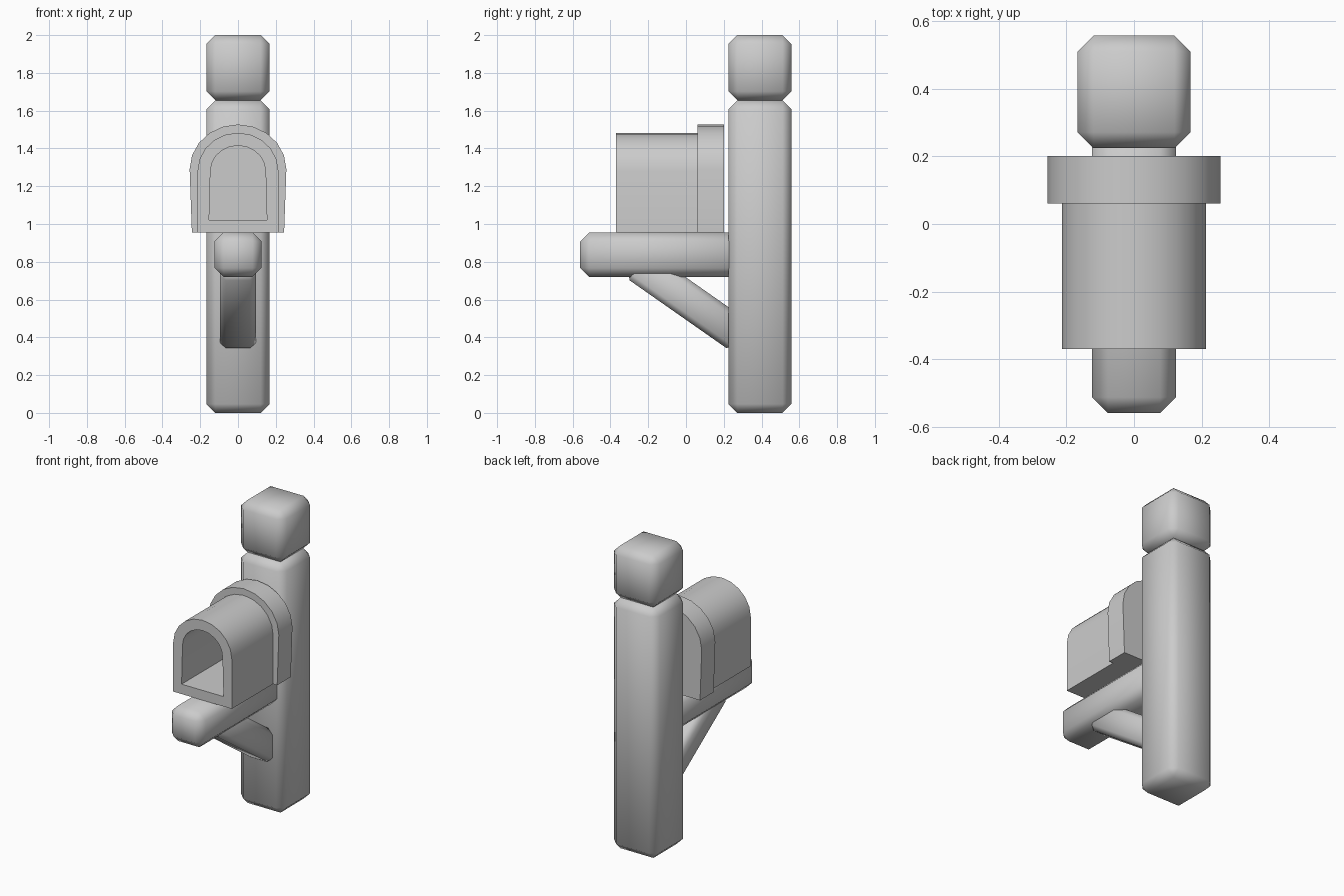
import bpy, bmesh, math
from mathutils import Vector, Matrix

if "Cube" in bpy.data.objects:
    bpy.data.objects.remove(bpy.data.objects["Cube"])


def finish(bm, name):
    bmesh.ops.recalc_face_normals(bm, faces=bm.faces)
    mesh = bpy.data.meshes.new(name)
    bm.to_mesh(mesh)
    bm.free()
    obj = bpy.data.objects.new(name, mesh)
    bpy.context.collection.objects.link(obj)
    return obj


def beam(name, lo, hi, chamfer, matrix=None):
    """Chamfered, softly shaded timber between two corners."""
    lo, hi = Vector(lo), Vector(hi)
    bm = bmesh.new()
    bmesh.ops.create_cube(bm, size=1)
    for v in bm.verts:
        v.co = (lo + hi) / 2 + v.co * (hi - lo)
    bmesh.ops.bevel(bm, geom=bm.edges[:], offset=chamfer, segments=1,
                    profile=0.5, affect='EDGES')
    if matrix:
        bm.transform(matrix)
    for f in bm.faces:
        f.smooth = True
    return finish(bm, name)


def arch(foot, width, bottom, spring, top, segs=10):
    """Arch outline in x, z: flat base, straight sides, round top."""
    pts = [(-foot, bottom), (foot, bottom)]
    for i in range(segs + 1):
        a = math.pi * i / segs
        pts.append((width * math.cos(a), spring + (top - spring) * math.sin(a)))
    return pts


def arch_block(name, outer, y0, y1, inner=None, y_in=0):
    """Extruded arch, optionally with a blind opening in the front."""
    bm = bmesh.new()

    def ring(pts, y):
        return [bm.verts.new((x, y, z)) for x, z in pts]

    def join(a, b):
        for i in range(len(a)):
            j = (i + 1) % len(a)
            bm.faces.new((a[i], a[j], b[j], b[i]))

    front, back = ring(outer, y0), ring(outer, y1)
    join(front, back)
    bm.faces.new(back)
    if inner:
        mouth, end = ring(inner, y0), ring(inner, y_in)
        join(front, mouth)
        join(mouth, end)
        bm.faces.new(end)
    else:
        bm.faces.new(front)
    obj = finish(bm, name)
    bpy.ops.object.select_all(action='DESELECT')
    obj.select_set(True)
    bpy.context.view_layer.objects.active = obj
    bpy.ops.object.shade_smooth_by_angle(angle=math.radians(35))
    return obj


# Upright post and its cap block
beam("post", (-0.167, 0.225, 0), (0.167, 0.558, 1.655), 0.047)
beam("post_cap", (-0.167, 0.225, 1.655), (0.167, 0.558, 2.0), 0.047)

# Horizontal support arm, its end buried in the post
beam("support_arm", (-0.124, -0.56, 0.72), (0.124, 0.275, 0.955), 0.047)

# Diagonal brace between post and arm
a, b = Vector((0, -0.27, 0.794)), Vector((0, 0.29, 0.402))
d = b - a
pose = Matrix.Translation((a + b) / 2) @ Matrix.Rotation(math.atan2(d.z, d.y), 4, 'X')
beam("diagonal_brace", (-0.094, -d.length / 2, -0.092),
     (0.094, d.length / 2, 0.092), 0.03, pose)

# Hollow arched box and the wider collar closing its back
arch_block("box_body", arch(0.214, 0.214, 0.955, 1.28, 1.483), -0.37, 0.06,
           arch(0.153, 0.146, 1.02, 1.28, 1.415), 0.055)
arch_block("box_collar", arch(0.244, 0.256, 0.955, 1.29, 1.527), 0.06, 0.202)
